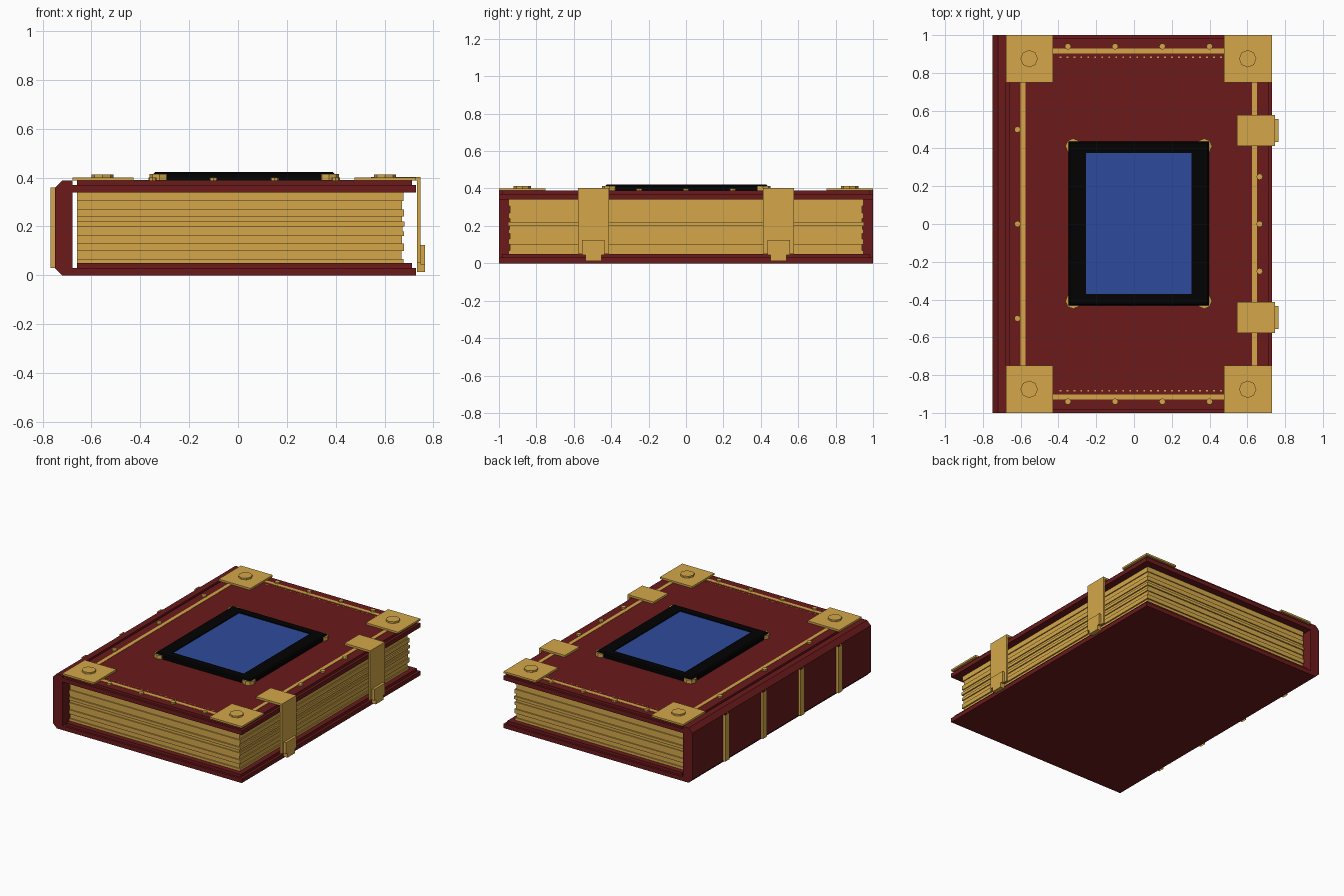
import bpy, bmesh

if "Cube" in bpy.data.objects:
    bpy.data.objects.remove(bpy.data.objects["Cube"], do_unlink=True)


def material(name, rgb):
    m = bpy.data.materials.new(name)
    m.use_nodes = True
    m.diffuse_color = (*rgb, 1)
    bsdf = next(n for n in m.node_tree.nodes if n.type == "BSDF_PRINCIPLED")
    bsdf.inputs["Base Color"].default_value = (*rgb, 1)
    return m


RED = material("dark red leather", (0.145, 0.01, 0.011))
GOLD = material("gold", (0.66, 0.39, 0.068))
BLACK = material("black frame", (0.0005, 0.0005, 0.0005))
BLUE = material("blue panel", (0.027, 0.068, 0.33))


def finish(name, bm, *mats):
    bmesh.ops.recalc_face_normals(bm, faces=bm.faces)
    mesh = bpy.data.meshes.new(name)
    bm.to_mesh(mesh)
    bm.free()
    for m in mats:
        mesh.materials.append(m)
    ob = bpy.data.objects.new(name, mesh)
    bpy.context.collection.objects.link(ob)
    return ob


def loft(name, rings, *mats, caps=True):
    """Join rectangles (x0, x1, y0, y1, z) into a solid, or an open sleeve."""
    bm = bmesh.new()
    loops = [[bm.verts.new(p) for p in
              ((a, c, z), (b, c, z), (b, d, z), (a, d, z))]
             for a, b, c, d, z in rings]
    for lo, hi in zip(loops, loops[1:]):
        for i in range(4):
            j = (i + 1) % 4
            bm.faces.new((lo[i], lo[j], hi[j], hi[i]))
    if caps:
        bm.faces.new(loops[0][::-1])
        bm.faces.new(loops[-1]).material_index = len(mats) - 1
    return finish(name, bm, *mats)


def box(name, x, y, z, mat, caps=True):
    return loft(name, [(*x, *y, z[0]), (*x, *y, z[1])], mat, caps=caps)


def stud(name, x, y, r, z0, z1, sides=8):
    bm = bmesh.new()
    bmesh.ops.create_cone(bm, cap_ends=True, segments=sides, radius1=r,
                          radius2=r, depth=z1 - z0)
    bmesh.ops.translate(bm, verts=bm.verts, vec=(x, y, (z0 + z1) / 2))
    return finish(name, bm, GOLD)


TOP = 0.388

# Spine with chamfered outer edges
bm = bmesh.new()
profile = [(-0.677, 0), (-0.677, TOP), (-0.72, TOP),
           (-0.75, TOP - 0.03), (-0.75, 0.03), (-0.72, 0)]
face = bm.faces.new([bm.verts.new((x, -1, z)) for x, z in profile])
ext = bmesh.ops.extrude_face_region(bm, geom=[face])["geom"]
bmesh.ops.translate(bm, vec=(0, 2, 0),
                    verts=[v for v in ext if isinstance(v, bmesh.types.BMVert)])
bm.faces.new([v for v in bm.verts if v.co.y < 0]) if len(bm.faces) < 8 else None
finish("spine", bm, RED)

# Raised spine bands, open at their ends
for k in (-1.5, -0.5, 0.5, 1.5):
    y = k * 0.422
    box("spine_band", (-0.767, -0.748), (y - 0.022, y + 0.022), (0.03, 0.36),
        GOLD, caps=False)

# Cover boards, each with a slightly smaller layer above
for name, z, top in (("back_cover", 0, 0.05), ("front_cover", 0.34, TOP)):
    box(name, (-0.68, 0.73), (-1, 1), (z, z + 0.03), RED)
    box(name + "_layer", (-0.66, 0.712), (-0.985, 0.985), (z + 0.03, top), RED)

# Page block: stepped bundles of uneven depth
levels = [0.05, 0.067, 0.1, 0.13, 0.16, 0.18, 0.2, 0.22, 0.24, 0.27, 0.305, 0.34]
insets = [0.004, 0.012, 0.002, 0.01, 0.003, 0.009, 0, 0.01, 0.003, 0.011, 0.004]
rings = [(-0.66, 0.682 - d, d - 0.952, 0.952 - d, z)
         for lo, hi, d in zip(levels, levels[1:], insets) for z in (lo, hi)]
loft("pages", rings, GOLD)

# Corner plates with large studs
for x0, x1, sx in ((-0.677, -0.428, -0.555), (0.477, 0.73, 0.602)):
    for s in (-1, 1):
        y = sorted((s * 0.75, s))
        box("corner_plate", (x0, x1), y, (TOP, 0.401), GOLD)
        stud("corner_stud", sx, s * 0.875, 0.046, 0.401, 0.413)

# Trim strips, stitches and small studs on the front cover
for x in (-0.587, 0.637):
    box("side_trim", (x - 0.013, x + 0.013), (-0.75, 0.75), (TOP, 0.39), GOLD)
for s in (-1, 1):
    y = s * 0.916
    box("end_trim", (-0.43, 0.48), (y - 0.013, y + 0.013), (TOP, 0.39), GOLD)
    for i in range(24):
        x = i * 0.037 - 0.39
        y = s * 0.883
        box("stitch", (x - 0.005, x + 0.005), (y - 0.003, y + 0.003),
            (TOP, 0.39), GOLD)
    for x in (-0.35, -0.1, 0.15, 0.4):
        stud("trim_stud", x, s * 0.94, 0.017, TOP, 0.4)
for x, step in ((-0.617, 0.5), (0.665, 0.25)):
    for k in (-1, 0, 1):
        stud("trim_stud", x, k * step, 0.017, TOP, 0.4)

# Black frame around a recessed blue panel
x0, x1, y0, y1 = -0.348, 0.398, -0.432, 0.436
loft("frame", [(x0, x1, y0, y1, TOP), (x0, x1, y0, y1, 0.414),
               (x0 + 0.008, x1 - 0.008, y0 + 0.008, y1 - 0.008, 0.422),
               (-0.255, 0.305, -0.37, 0.375, 0.422),
               (-0.255, 0.305, -0.37, 0.375, 0.416)], BLACK, BLUE)
for x in (x0 + 0.026, x1 - 0.026):
    for y in (y0 + 0.024, y1 - 0.024):
        stud("frame_corner", x, y, 0.041, TOP, 0.414)

# Clasps folding over the fore edge
for y in (-0.495, 0.495):
    wide = (y - 0.082, y + 0.082)
    box("clasp_top", (0.545, 0.747), wide, (TOP, 0.402), GOLD)
    box("clasp_strap", (0.733, 0.747), wide, (0.05, TOP), GOLD)
    box("clasp_tongue", (0.733, 0.747), (y - 0.043, y + 0.043), (0.013, 0.05), GOLD)
    box("clasp_latch", (0.747, 0.765), (y - 0.06, y + 0.06), (0.045, 0.125), GOLD)
    box("clasp_tip", (0.747, 0.765), (y - 0.043, y + 0.043), (0.013, 0.045), GOLD)
